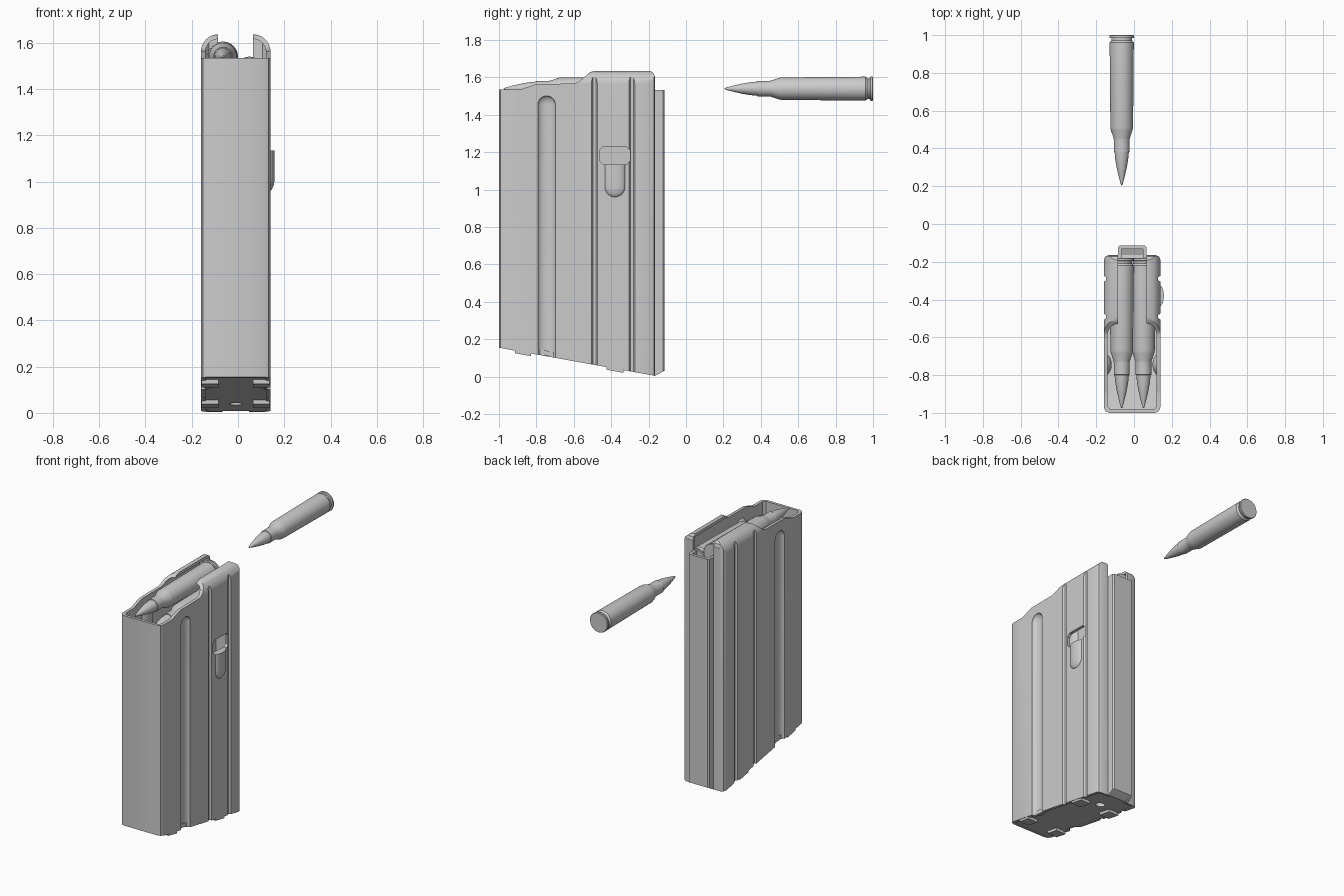
import bpy, bmesh, math
from mathutils import Matrix

if "Cube" in bpy.data.objects:
    bpy.data.objects.remove(bpy.data.objects["Cube"])

CX = -0.01  # centre line of the box


def finish(name, bm):
    bmesh.ops.recalc_face_normals(bm, faces=bm.faces)
    me = bpy.data.meshes.new(name)
    bm.to_mesh(me)
    bm.free()
    ob = bpy.data.objects.new(name, me)
    bpy.context.collection.objects.link(ob)
    return ob


def prism(name, pts, axis, a, b):
    """Extrude a 2D outline along an axis from a to b."""
    def place(p, t):
        return {'x': (t, p[0], p[1]), 'y': (p[0], t, p[1]), 'z': (p[0], p[1], t)}[axis]
    bm = bmesh.new()
    lo = [bm.verts.new(place(p, a)) for p in pts]
    hi = [bm.verts.new(place(p, b)) for p in pts]
    n = len(pts)
    bm.faces.new(lo)
    bm.faces.new(hi)
    for i in range(n):
        bm.faces.new((lo[i], lo[(i + 1) % n], hi[(i + 1) % n], hi[i]))
    return finish(name, bm)


def boolean(ob, other, op):
    m = ob.modifiers.new("cut", 'BOOLEAN')
    m.operation, m.object, m.solver = op, other, 'EXACT'
    bpy.context.view_layer.objects.active = ob
    bpy.ops.object.modifier_apply(modifier=m.name)
    bpy.data.objects.remove(other)


def mirrored(half):
    """Close a right-hand half outline around the centre line."""
    return [(CX + x, y) for x, y in half] + [(CX - x, y) for x, y in reversed(half)]


def arch(w, top, r):
    """Front outline with rounded upper corners."""
    arc = [(w - r + r * math.cos(t * math.pi / 20), top - r + r * math.sin(t * math.pi / 20))
           for t in range(11)]
    return mirrored([(w, -0.5)] + arc)


def capsule(name, x, y, z0, z1, rx, ry, round_top):
    """Upright rod of elliptical section with one domed end."""
    bm = bmesh.new()
    bmesh.ops.create_uvsphere(bm, u_segments=32, v_segments=16, radius=1)
    for v in bm.verts:
        up = v.co.z > 0.001
        if round_top:
            z = z1 + v.co.z * ry if v.co.z > -0.001 else z0
        else:
            z = z1 if up else z0 + v.co.z * ry
        s = 1.0
        if up != round_top and abs(v.co.z) > 0.001:
            r = math.hypot(v.co.x, v.co.y)
            s = 1 / r if 1e-4 < r and abs(v.co.z) < 0.2 else 1.0
        v.co = (x + v.co.x * rx * s, y + v.co.y * ry * s, z)
    return finish(name, bm)


def smooth(ob, angle=30):
    bpy.ops.object.select_all(action='DESELECT')
    ob.select_set(True)
    bpy.context.view_layer.objects.active = ob
    bpy.ops.object.shade_smooth_by_angle(angle=math.radians(angle))


def bottom(y):
    return 0.155 - (y + 1) * 0.18


def box(name, x0, x1, y0, y1, z0, z1):
    return prism(name, [(x0, y0), (x1, y0), (x1, y1), (x0, y1)], 'z', z0, z1)


# Magazine shell: plan outline with side grooves and rear spine
outer = [(0.12, -1), (0.141, -0.991), (0.15, -0.97)]
for y in (-0.49, -0.29):
    outer += [(0.15, y - 0.016), (0.138, y - 0.008), (0.138, y + 0.008), (0.15, y + 0.016)]
outer += [(0.15, -0.19), (0.142, -0.172), (0.125, -0.165), (0.075, -0.165),
          (0.075, -0.123), (0.067, -0.115)]
body = prism("magazine_body", mirrored(outer), 'z', -0.2, 1.8)
side = [(-1.1, bottom(-1.1)), (-0.165, bottom(-0.165)), (-0.11, 0.035), (-0.11, 1.5),
        (-0.1, 1.56), (-0.166, 1.6), (-0.172, 1.622), (-0.19, 1.635), (-0.49, 1.635),
        (-0.515, 1.627), (-0.555, 1.592), (-0.58, 1.573), (-0.61, 1.567), (-0.80, 1.565),
        (-0.88, 1.537), (-0.90, 1.535), (-1.1, 1.535)]
boolean(body, prism("side_limit", side, 'x', -0.5, 0.5), 'INTERSECT')
boolean(body, prism("lip_round", arch(0.1505, 1.636, 0.075), 'y', -1.5, 0.5), 'INTERSECT')

# Inner cavity, bulging around the pressed channels
inner = [(0.115, -0.982), (0.13, -0.965), (0.13, -0.2), (0.115, -0.18),
         (0.057, -0.18), (0.057, -0.133)]
cavity = prism("cavity", mirrored(inner), 'z', -0.5, 1.8)
boolean(cavity, prism("cavity_round", arch(0.1305, 1.616, 0.055), 'y', -1.5, 0.5), 'INTERSECT')
for s in (-1, 1):
    boolean(cavity, capsule("channel_bulge", CX + s * 0.15, -0.745, -0.6, 1.455, 0.042, 0.06, True),
            'DIFFERENCE')
boolean(body, cavity, 'DIFFERENCE')

# Side channels, slot between the feed lips, catch window
for s in (-1, 1):
    boolean(body, capsule("channel", CX + s * 0.15, -0.745, -0.6, 1.455, 0.026, 0.047, True),
            'DIFFERENCE')
boolean(body, box("lip_slot", CX - 0.0755, CX + 0.0755, -0.7, 0, 1.532, 1.9), 'DIFFERENCE')
y0, y1, z0, z1, c = -0.46, -0.30, 1.135, 1.23, 0.018
window = [(y0 + c, z0), (y1 - c, z0), (y1, z0 + c), (y1, z1 - c),
          (y1 - c, z1), (y0 + c, z1), (y0, z1 - c), (y0, z0 + c)]
boolean(body, prism("window", window, 'x', 0.05, 0.3), 'DIFFERENCE')
smooth(body)

# Catch bump under the window
smooth(capsule("catch_bump", 0.136, -0.38, 1.015, 1.135, 0.022, 0.055, False), 40)

# Sloped floor plate with a round hole
plate = prism("floor_plate", mirrored([(x + 0.003 * (x > 0.1), y) for x, y in inner]), 'z', -0.2, 0.6)
slab = [(-1.1, bottom(-1.1) + 0.004), (-0.165, bottom(-0.165) + 0.004), (-0.1, 0.042),
        (-0.1, 0.062), (-0.165, 0.035), (-1.1, bottom(-1.1) + 0.03)]
boolean(plate, prism("slab", slab, 'x', -0.5, 0.5), 'INTERSECT')
bm = bmesh.new()
bmesh.ops.create_cone(bm, cap_ends=True, segments=24, radius1=0.028, radius2=0.028, depth=0.3,
                      matrix=Matrix.Translation((CX, -0.33, 0)))
boolean(plate, finish("plate_hole", bm), 'DIFFERENCE')
smooth(plate)

# Folded tabs holding the floor plate
for i, (a, b) in enumerate(((-0.915, -0.83), (-0.425, -0.335))):
    for s in (-1, 1):
        tab = [(a, bottom(a) - 0.014), (b, bottom(b) - 0.014),
               (b, bottom(b) + 0.008), (a, bottom(a) + 0.008)]
        prism("floor_tab", tab, 'x', CX + s * 0.075, CX + s * 0.147)


# Cartridges turned from one profile (y, radius)
def cartridge(name, x, y, z):
    prof = [(1.0, 0), (1.0, 0.062), (0.997, 0.065), (0.986, 0.065), (0.984, 0.055), (0.972, 0.055),
            (0.960, 0.064), (0.51, 0.060), (0.495, 0.057), (0.455, 0.043), (0.445, 0.042),
            (0.382, 0.042), (0.381, 0.038), (0.34, 0.034), (0.30, 0.027), (0.26, 0.018),
            (0.225, 0.009), (0.208, 0.004), (0.205, 0)]
    bm = bmesh.new()
    vs = [bm.verts.new((r, t, 0)) for t, r in prof]
    es = [bm.edges.new(p) for p in zip(vs, vs[1:])]
    bmesh.ops.spin(bm, geom=vs + es, cent=(0, 0, 0), axis=(0, 1, 0), angle=math.tau, steps=40)
    bmesh.ops.remove_doubles(bm, verts=bm.verts, dist=1e-4)
    ob = finish(name, bm)
    ob.location = (x, y, z)
    smooth(ob, 25)


cartridge("loose_cartridge", -0.065, 0, 1.54)
cartridge("upper_cartridge", -0.065, -1.18, 1.54)
cartridge("lower_cartridge", 0.05, -1.18, 1.475)
